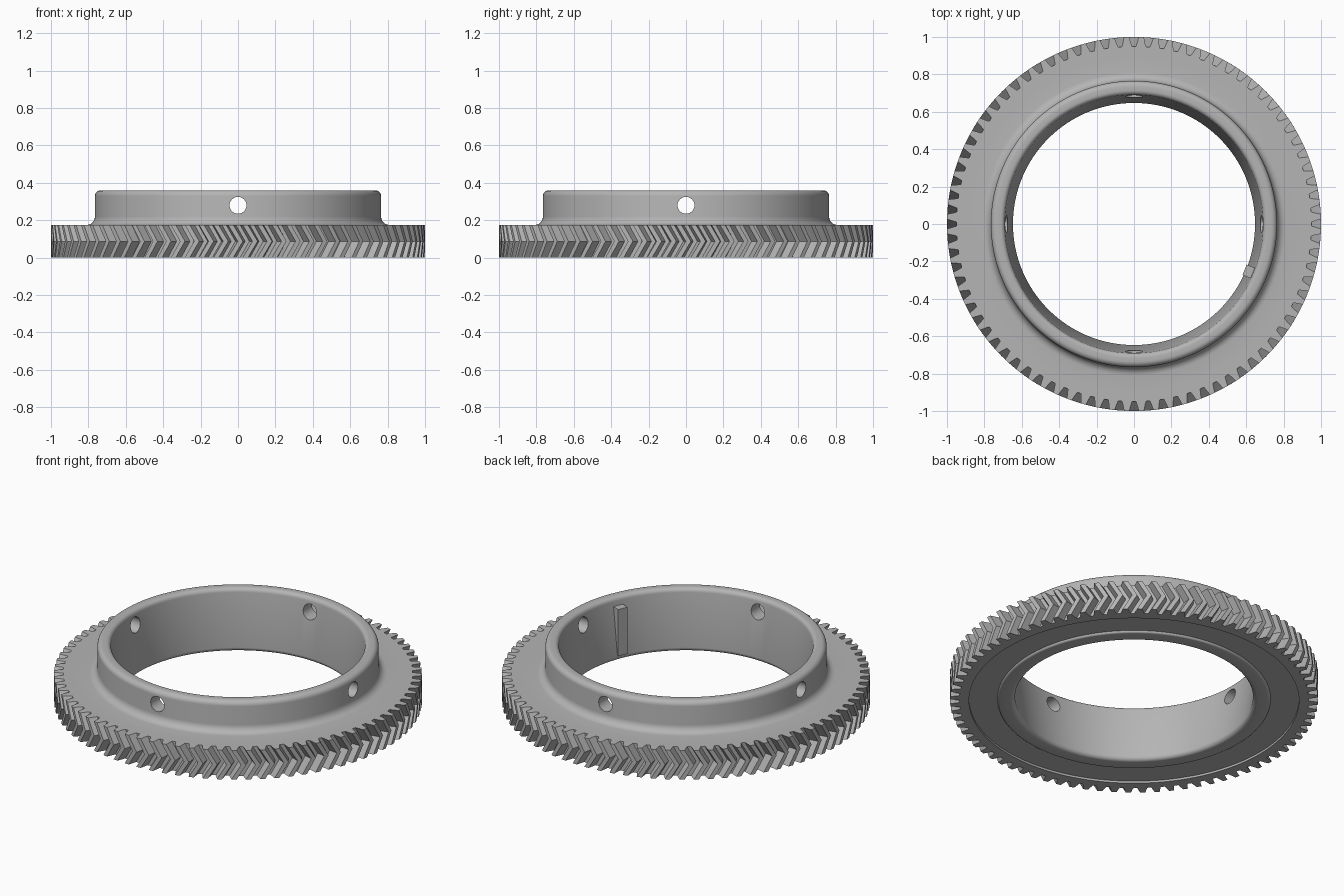
import bpy, bmesh, math
from math import sin, cos, pi, radians
from mathutils import Matrix

if "Cube" in bpy.data.objects:
    bpy.data.objects.remove(bpy.data.objects["Cube"], do_unlink=True)

TEETH = 80
SEG = TEETH * 4
THICK = 0.175      # gear thickness
RECESS_R = 0.897   # radius of the shallow recess underneath

steel = bpy.data.materials.new("grey_steel")
steel.use_nodes = True
steel.diffuse_color = (0.46, 0.46, 0.46, 1)
steel.node_tree.nodes["Principled BSDF"].inputs["Base Color"].default_value = steel.diffuse_color


def make(name, bm):
    bmesh.ops.recalc_face_normals(bm, faces=bm.faces[:])
    mesh = bpy.data.meshes.new(name)
    bm.to_mesh(mesh)
    bm.free()
    mesh.materials.append(steel)
    obj = bpy.data.objects.new(name, mesh)
    bpy.context.collection.objects.link(obj)
    return obj


def activate(obj):
    bpy.ops.object.select_all(action='DESELECT')
    obj.select_set(True)
    bpy.context.view_layer.objects.active = obj


def smooth(obj):
    activate(obj)
    bpy.ops.object.shade_smooth_by_angle(angle=radians(30))


def arc(cx, cz, r, a0, a1, n=6):
    angles = [radians(a0 + (a1 - a0) * i / n) for i in range(n + 1)]
    return [(cx + r * cos(a), cz + r * sin(a)) for a in angles]


def polar(r, a, z):
    return (r * cos(a), r * sin(a), z)


def bridge(bm, a, b):
    n = len(a)
    for i in range(n):
        j = (i + 1) % n
        bm.faces.new((a[i], a[j], b[j], b[i]))


# Hub: flange disc, filleted collar and tapered bore as one turned profile
profile = (arc(0.672, 0.025, 0.025, 180, 270)
           + arc(0.73, 0.0125, 0.0125, 270, 360, 4)
           + [(RECESS_R, 0.0125), (RECESS_R, THICK)]
           + arc(0.81, THICK + 0.045, 0.045, 270, 180)
           + arc(0.735, 0.33, 0.03, 0, 90)
           + arc(0.715, 0.335, 0.025, 90, 180))
bm = bmesh.new()
rings = [[bm.verts.new(polar(r, 2 * pi * i / SEG, z)) for i in range(SEG)] for r, z in profile]
for k, ring in enumerate(rings):
    bridge(bm, ring, rings[(k + 1) % len(rings)])
hub = make("collar_and_flange", bm)

# Four radial screw holes through the collar
bm = bmesh.new()
for k in range(4):
    turn = Matrix.Rotation(k * pi / 2, 4, 'Z') @ Matrix.Translation((0.72, 0, 0.28))
    bmesh.ops.create_cone(bm, cap_ends=True, segments=32, radius1=0.045, radius2=0.045,
                          depth=0.3, matrix=turn @ Matrix.Rotation(pi / 2, 4, 'Y'))
cutter = make("hole_cutter", bm)
cutter.hide_render = True
activate(hub)
mod = hub.modifiers.new("screw_holes", 'BOOLEAN')
mod.operation = 'DIFFERENCE'
mod.solver = 'EXACT'
mod.object = cutter
bpy.ops.object.modifier_apply(modifier=mod.name)
bpy.data.objects.remove(cutter, do_unlink=True)
smooth(hub)

# Herringbone tooth rim: the tooth outline is shifted at mid height
pitch = 2 * pi / TEETH
flank = [(0.15, 0.95), (0.245, 0.975), (0.325, 1.0)]   # (pitch fraction from gap centre, radius)
tooth = flank + [(1 - f, r) for f, r in reversed(flank)]


def outline(bm, z, shift):
    return [bm.verts.new(polar(r, (t + f) * pitch + shift, z))
            for t in range(TEETH) for f, r in tooth]


bm = bmesh.new()
low, mid, top = [outline(bm, z, s) for z, s in ((0, 0), (THICK / 2, 0.052), (THICK, 0))]
bridge(bm, low, mid)
bridge(bm, mid, top)
inner = [[bm.verts.new(polar(RECESS_R, 2 * pi * i / SEG, z)) for i in range(SEG)]
         for z in (0, THICK)]
bridge(bm, *inner)
for ring, edge in zip((low, top), inner):
    for t in range(TEETH):
        p = ring[t * 6:t * 6 + 6]
        e = [edge[(t * 4 + i) % SEG] for i in range(5)]
        following = ring[(t * 6 + 6) % len(ring)]
        bm.faces.new((p[0], p[1], p[4], p[5]))              # tooth base
        bm.faces.new((p[1], p[2], p[3], p[4]))              # tooth tip
        bm.faces.new([p[0], p[5]] + e[3:0:-1])              # land under the tooth
        bm.faces.new([p[5], following, edge[(t * 4 + 5) % SEG], e[4], e[3]])  # land under the gap
rim = make("herringbone_teeth", bm)
smooth(rim)

# Upright key on the bore wall
bm = bmesh.new()
place = Matrix.Rotation(radians(-22.5), 4, 'Z') @ Matrix.Translation((0.667, 0, 0.17))
bmesh.ops.create_cube(bm, size=1, matrix=place @ Matrix.Diagonal((0.054, 0.06, 0.28, 1)))
make("bore_key", bm)
